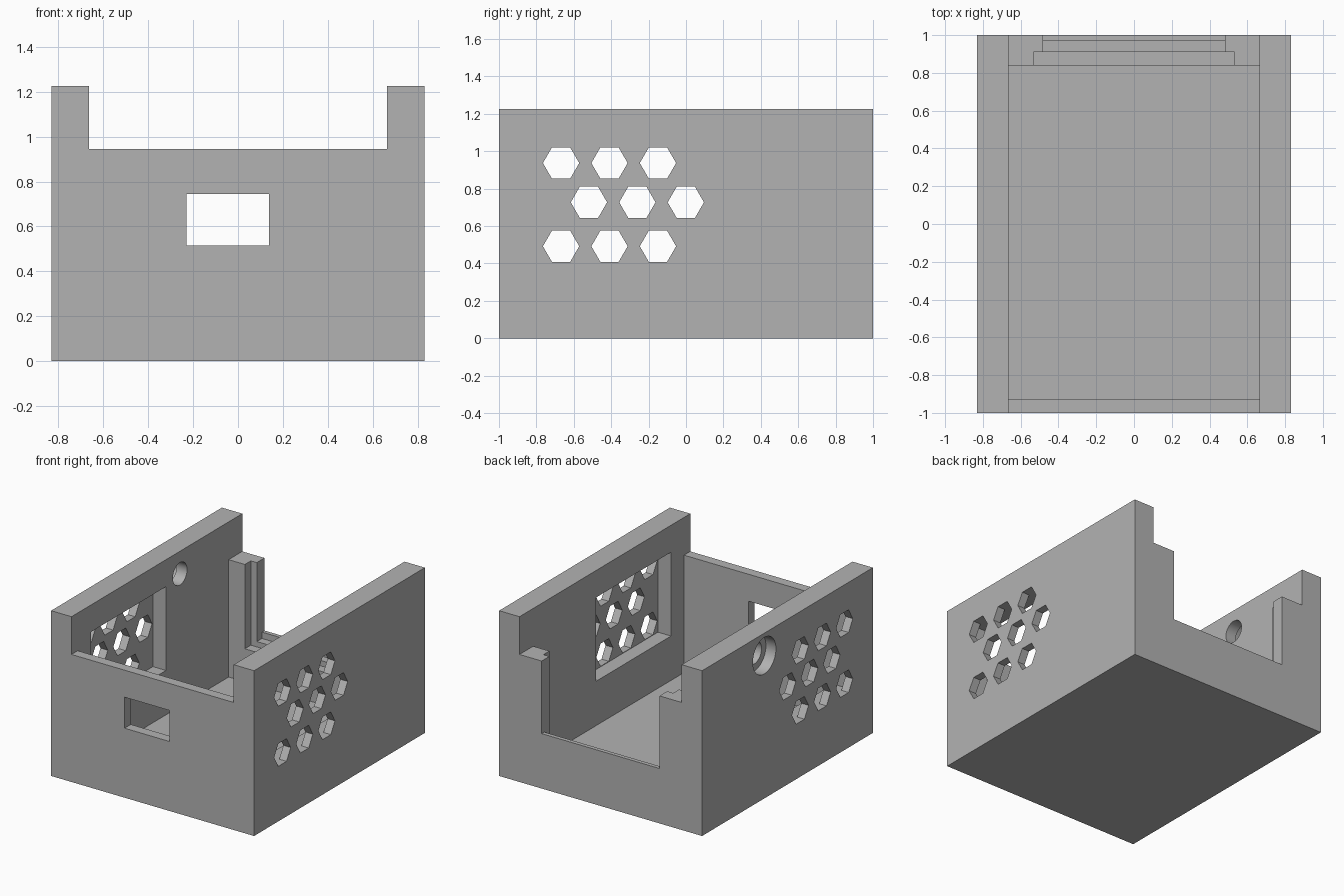
import bpy
import math

cube = bpy.data.objects.get("Cube")
if cube:
    bpy.data.objects.remove(cube, do_unlink=True)

# Overall sizes of the open case
HALF_X, HALF_Y, HEIGHT = 0.832, 1.0, 1.225
INNER_X = 0.665          # inside face of the side walls
RIM = 0.945              # top of the front and back walls
FLOOR = 0.075
OPENING = 0.483          # half width of the back opening

grey = bpy.data.materials.new("plain_grey")
grey.use_nodes = True
colour = (0.45, 0.45, 0.45, 1)
grey.diffuse_color = colour
grey.node_tree.nodes["Principled BSDF"].inputs["Base Color"].default_value = colour


def box(name, x, y, z):
    """Box spanning the given (low, high) ranges."""
    spans = (x, y, z)
    bpy.ops.mesh.primitive_cube_add(size=1, location=[(a + b) / 2 for a, b in spans])
    ob = bpy.context.object
    ob.name = name
    ob.scale = [b - a for a, b in spans]
    bpy.ops.object.transform_apply(location=True, rotation=True, scale=True)
    return ob


def prism(name, sides, radius, x, y, z):
    """Prism lying along x, with a corner pointing along y."""
    bpy.ops.mesh.primitive_cylinder_add(
        vertices=sides, radius=radius, depth=x[1] - x[0],
        location=((x[0] + x[1]) / 2, y, z), rotation=(0, math.pi / 2, 0))
    ob = bpy.context.object
    ob.name = name
    bpy.ops.object.transform_apply(location=True, rotation=True, scale=True)
    return ob


def cut(body, cutter):
    """Subtract the cutter from the body, then discard it."""
    cutter.hide_render = True
    mod = body.modifiers.new("cut", "BOOLEAN")
    mod.operation = "DIFFERENCE"
    mod.solver = "EXACT"
    mod.object = cutter
    bpy.context.view_layer.objects.active = body
    bpy.ops.object.modifier_apply(modifier=mod.name)
    bpy.data.objects.remove(cutter, do_unlink=True)


case = box("case_body", (-HALF_X, HALF_X), (-HALF_Y, HALF_Y), (0, HEIGHT))
case.data.materials.append(grey)

# Low front and back walls, then the main cavity
cut(case, box("rim_cutter", (-INNER_X, INNER_X), (-1.2, 1.2), (RIM, 1.5)))
cut(case, box("cavity_cutter", (-INNER_X, INNER_X), (-0.927, 0.84), (FLOOR, 1.4)))

# Back opening: inner rebate, hollow behind the sill, and thin sill
cut(case, box("rebate_cutter", (-0.532, 0.532), (0.8, 0.91), (0.32, 1.3)))
cut(case, box("hollow_cutter", (-OPENING, OPENING), (0.85, 0.97), (0.36, 1.3)))
cut(case, box("sill_cutter", (-OPENING, OPENING), (0.88, 1.2), (0.407, 1.3)))

# Front window
cut(case, box("window_cutter", (-0.23, 0.138), (-1.2, -0.8), (0.515, 0.745)))

# Thinned panels inside both side walls
cut(case, box("panel_cutter", (-0.772, 0.772), (-0.774, 0.106), (0.404, 1.025)))

# Hexagonal vents through both side walls
for z, first in ((0.937, -0.668), (0.727, -0.519), (0.492, -0.668)):
    for i in range(3):
        vent = prism("vent_cutter", 6, 0.097, (-1, 1), first + 0.259 * i, z)
        # Turn the corners to point along y
        if max(v.co.y for v in vent.data.vertices) < first + 0.259 * i + 0.09:
            for v in vent.data.vertices:
                dy, dz = v.co.y - (first + 0.259 * i), v.co.z - z
                v.co.y, v.co.z = first + 0.259 * i + dz, z + dy
        cut(case, vent)

# Stepped round socket in the right wall
cut(case, prism("socket_hole_cutter", 48, 0.083, (-1, -0.5), 0.27, 1.058))
cut(case, prism("socket_recess_cutter", 48, 0.135, (-1, -0.75), 0.27, 1.058))

bpy.ops.object.select_all(action="DESELECT")
case.select_set(True)
bpy.context.view_layer.objects.active = case
bpy.ops.object.shade_smooth_by_angle(angle=math.radians(30))
